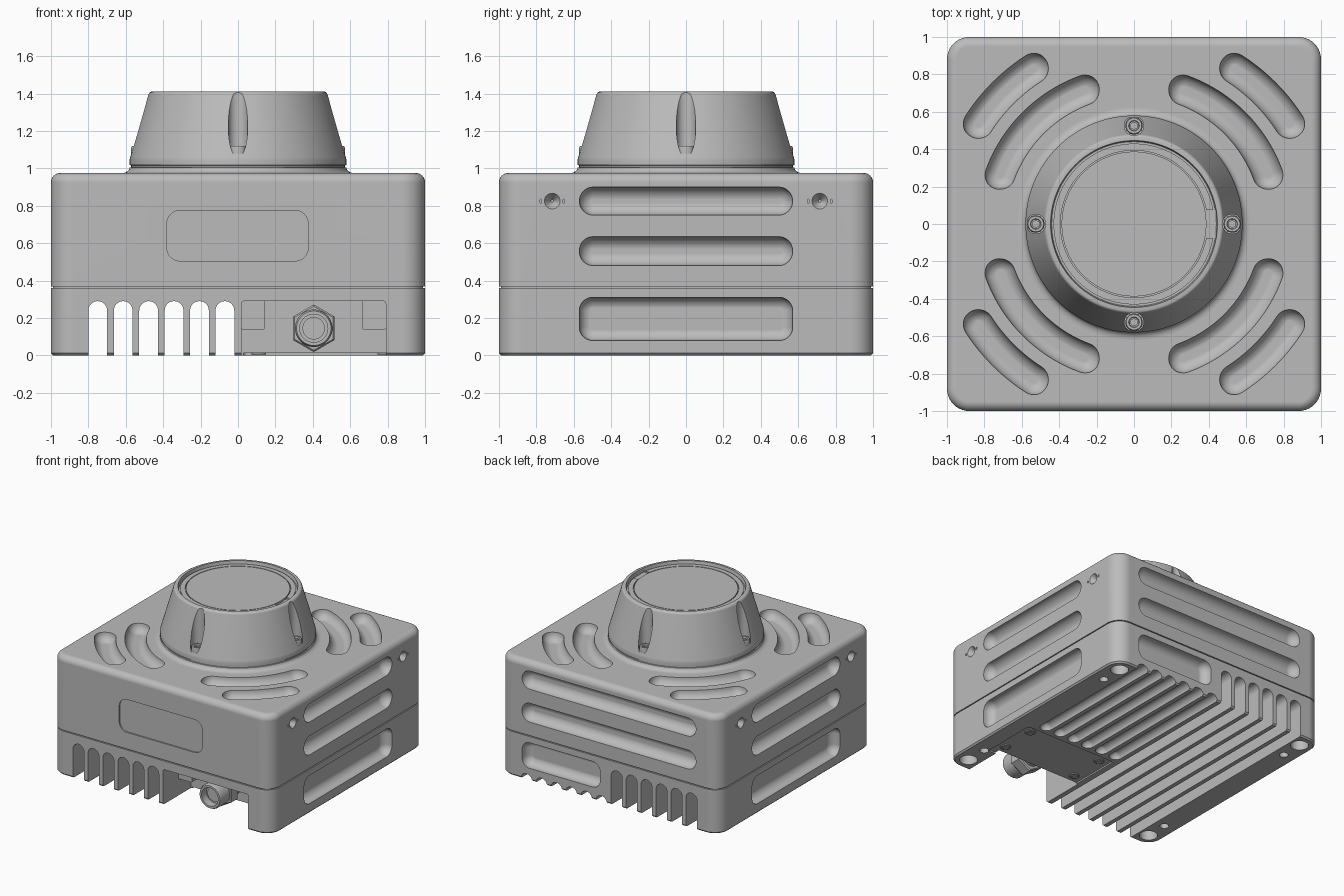
import bpy, bmesh, math
from math import sin, cos, pi, radians
from mathutils import Vector

cube = bpy.data.objects.get("Cube")
if cube:
    bpy.data.objects.remove(cube, do_unlink=True)

grey = bpy.data.materials.new("satin_grey")
grey.use_nodes = True
colour = (0.5, 0.5, 0.5, 1)
grey.diffuse_color = colour
grey.node_tree.nodes["Principled BSDF"].inputs["Base Color"].default_value = colour


def loft(name, rings):
    """Skin a stack of equal-length rings and cap both ends."""
    bm = bmesh.new()
    rows = [[bm.verts.new(p) for p in ring] for ring in rings]
    n = len(rows[0])
    for a, b in zip(rows, rows[1:]):
        for i in range(n):
            j = (i + 1) % n
            bm.faces.new((a[i], a[j], b[j], b[i]))
    bm.faces.new(rows[0])
    bm.faces.new(rows[-1])
    bmesh.ops.recalc_face_normals(bm, faces=bm.faces)
    mesh = bpy.data.meshes.new(name)
    bm.to_mesh(mesh)
    bm.free()
    mesh.materials.append(grey)
    ob = bpy.data.objects.new(name, mesh)
    bpy.context.collection.objects.link(ob)
    return ob


def rounded_rect(hu, hv, r, corner=8, side=1):
    """Outline with rounded corners; side subdivides the two u-long edges."""
    pts = []
    for k, (su, sv) in enumerate(((1, 1), (-1, 1), (-1, -1), (1, -1))):
        for i in range(corner + 1):
            a = (k + i / corner) * pi / 2
            pts.append((su * (hu - r) + r * cos(a), sv * (hv - r) + r * sin(a)))
        if k % 2 == 0:
            for i in range(1, side):
                pts.append((su * (hu - r) * (1 - 2 * i / side), sv * hv))
    return pts


def circle(r, n=48):
    return [(r * cos(2 * pi * i / n), r * sin(2 * pi * i / n)) for i in range(n)]


def hexagon(apothem, n=48):
    pts = []
    for i in range(n):
        t = 360 * i / n
        r = apothem / cos(radians((t + 30) % 60 - 30))
        pts.append((r * cos(radians(t)), r * sin(radians(t))))
    return pts


# Each placement maps outline u, v and depth d (into the body) to space
def front(u, v, d): return Vector((u, d - 1, v))
def back(u, v, d): return Vector((u, 1 - d, v))
def left(u, v, d): return Vector((1 - d, u, v))
def right(u, v, d): return Vector((d - 1, u, v))
def below(u, v, d): return Vector((u, v, d))


def stack(name, place, layers, u=0, v=0):
    return loft(name, [[place(a + u, b + v, d) for a, b in pts] for pts, d in layers])


def pocket(place, u0, u1, v0, v1, r, depth, fillet=0.0, side=1):
    """Rounded-rectangle cutter with an optional round floor."""
    hu, hv = (u1 - u0) / 2, (v1 - v0) / 2
    steps = [(0, -0.1)]
    if fillet:
        for i in range(8):
            a = i / 7 * radians(82)
            steps.append((fillet * (1 - cos(a)), depth - fillet * (1 - sin(a))))
    else:
        steps.append((0, depth))
    layers = [(rounded_rect(hu - e, hv - e, r - e, side=side), d) for e, d in steps]
    return stack("cutter", place, layers, (u0 + u1) / 2, (v0 + v1) / 2)


def hole(place, u, v, r, depth, tip=None):
    return stack("cutter", place, [(circle(r, 32), -0.1), (circle(r, 32), 0),
                                   (circle(tip or r, 32), depth)], u, v)


def carve(ob, cutters):
    for c in cutters:
        m = ob.modifiers.new("cut", 'BOOLEAN')
        m.operation, m.solver, m.object = 'DIFFERENCE', 'EXACT', c
    bpy.context.view_layer.update()
    baked = bpy.data.meshes.new_from_object(
        ob.evaluated_get(bpy.context.evaluated_depsgraph_get()))
    ob.modifiers.clear()
    ob.data = baked
    for c in cutters:
        bpy.data.objects.remove(c, do_unlink=True)


# Housing: rounded square with a seam and a filleted top
TOP = 0.975
steps = [(0.012, 0), (0, 0.012), (0, 0.361), (0.01, 0.361), (0.01, 0.369), (0, 0.369)]
for i in range(9):
    a = i / 8 * pi / 2
    steps.append((0.05 * (1 - cos(a)), TOP - 0.05 * (1 - sin(a))))
housing = stack("housing", below,
                [(rounded_rect(1 - e, 1 - e, 0.12 - e, 10), z) for e, z in steps])

cutters = []
# Long grooves on the sides and the back
for place, half in ((left, 0.57), (right, 0.57), (back, 0.79)):
    for z0, z1 in ((0.75, 0.9), (0.48, 0.635)):
        cutters.append(pocket(place, -half, half, z0, z1, 0.074, 0.074, 0.073))
for place in (left, right):
    cutters.append(pocket(place, -0.57, 0.57, 0.08, 0.31, 0.07, 0.08, 0.065))
    # Countersunk holes flanked by tiny slits
    for y in (-0.715, 0.715):
        cutters.append(hole(place, y, 0.825, 0.042, 0.05, 0.008))
        for s in (-0.062, 0.062):
            cutters.append(pocket(place, y + s - 0.004, y + s + 0.004,
                                  0.815, 0.835, 0.003, 0.01))
cutters.append(pocket(back, 0.08, 0.79, 0.1, 0.31, 0.07, 0.08, 0.065))

# Curved grooves on the top, bent around the centre
for quarter in range(4):
    mid = (quarter + 0.5) * pi / 2
    for radius, half in ((0.763, 0.409), (0.99, 0.29)):
        def bent(u, v, d, radius=radius, mid=mid):
            a = mid + u / radius
            return Vector(((radius + v) * cos(a), (radius + v) * sin(a), TOP - d))
        cutters.append(pocket(bent, -half, half, -0.08, 0.08, 0.079, 0.07, 0.07, 24))

# Cooling slots on one half, shallow flutes under the other
for i in range(6):
    x = 0.07 + 0.136 * i
    cutters.append(stack("cutter", front, [(rounded_rect(0.05, 0.195, 0.0499), -0.2),
                                           (rounded_rect(0.05, 0.195, 0.0499), 2.2)],
                         -x, 0.095))
    cutters.append(pocket(below, x - 0.05, x + 0.05, -0.18, 1.2, 0.049, 0.048, 0.048))

# Front label recess, connector bay and base plate recess
cutters.append(pocket(front, -0.38, 0.375, 0.505, 0.775, 0.07, 0.012))
cutters.append(pocket(front, 0.02, 0.79, -0.1, 0.29, 0.012, 0.36))
cutters.append(pocket(below, 0.03, 0.86, -0.68, -0.21, 0.02, 0.012))

# Mounting holes in the base corners
for sx in (-1, 1):
    for sy in (-1, 1):
        cutters.append(hole(below, sx * 0.885, sy * 0.885, 0.068, 0.2))
        cutters.append(hole(below, sx * 0.885, sy * 0.7, 0.034, 0.12))
carve(housing, cutters)


# Turret: flared foot, cone wall and recessed cap
profile = [(0.62, 0.95), (0.62, TOP)]
for i in range(1, 7):
    a = i / 6 * pi / 2
    profile.append((0.62 - 0.04 * sin(a), TOP + 0.03 * (1 - cos(a))))
profile += [(0.572, 1.006), (0.572, 1.016), (0.58, 1.018), (0.58, 1.045), (0.576, 1.06),
            (0.48, 1.395), (0.474, 1.405), (0.465, 1.41), (0.446, 1.41), (0.44, 1.38),
            (0.43, 1.38), (0.43, 1.39), (0.393, 1.39), (0.393, 1.375), (0.387, 1.375),
            (0.387, 1.39)]
turret = stack("turret", below, [(circle(r, 128), z) for r, z in profile])
cutters = [stack("cutter", below, [(circle(0.052), 1.08), (circle(0.052), 1.5)],
                 0.525 * cos(k * pi / 2), 0.525 * sin(k * pi / 2)) for k in range(4)]
# Key notch in the cap ring
cutters.append(stack("cutter", below, [(rounded_rect(0.025, 0.075, 0.004), 1.378),
                                       (rounded_rect(0.025, 0.075, 0.004), 1.4)],
                     0.413, 0))
carve(turret, cutters)


def screw(name, x, y, z, r, height):
    """Socket-head screw; a negative height faces it downwards."""
    s = height
    stack(name, below, [(circle(r), z), (circle(r), z + s * 0.8),
                        (circle(r * 0.9), z + s), (circle(r * 0.62), z + s),
                        (circle(r * 0.55), z + s * 0.75), (hexagon(r * 0.36), z + s * 0.75),
                        (hexagon(r * 0.36), z + s * 0.2)], x, y)


for k in range(4):
    screw("turret_screw", 0.525 * cos(k * pi / 2), 0.525 * sin(k * pi / 2),
          1.075, 0.046, 0.045)
for x in (0.11, 0.785):
    for y in (-0.57, -0.28):
        screw("base_screw", x, y, 0.02, 0.04, -0.016)

# Bosses in the upper corners of the connector bay
for x in (0.08, 0.727):
    stack("bay_boss", front, [(rounded_rect(0.064, 0.08, 0.012), 0.2),
                              (rounded_rect(0.064, 0.08, 0.012), 0.38)], x, 0.217)

# Round connector with a hex nut and hollow barrel
stack("connector", front, [
    (circle(0.085), 0.4), (circle(0.085), 0.27), (hexagon(0.102), 0.27),
    (hexagon(0.11), 0.26), (hexagon(0.11), 0.18), (hexagon(0.102), 0.17),
    (circle(0.1), 0.17), (circle(0.1), 0.07), (circle(0.092), 0.055),
    (circle(0.075), 0.055), (circle(0.075), 0.12), (circle(0.06), 0.12),
    (circle(0.06), 0.11)], 0.405, 0.145)

# Smooth shading with crisp edges and flat large faces
for ob in list(bpy.context.collection.objects):
    if ob.type == 'MESH' and ob.data.materials and ob.data.materials[0] == grey:
        bpy.ops.object.select_all(action='DESELECT')
        ob.select_set(True)
        bpy.context.view_layer.objects.active = ob
        bpy.ops.object.shade_smooth_by_angle(angle=radians(32))
        weighted = ob.modifiers.new("flat_faces", 'WEIGHTED_NORMAL')
        weighted.keep_sharp = True
